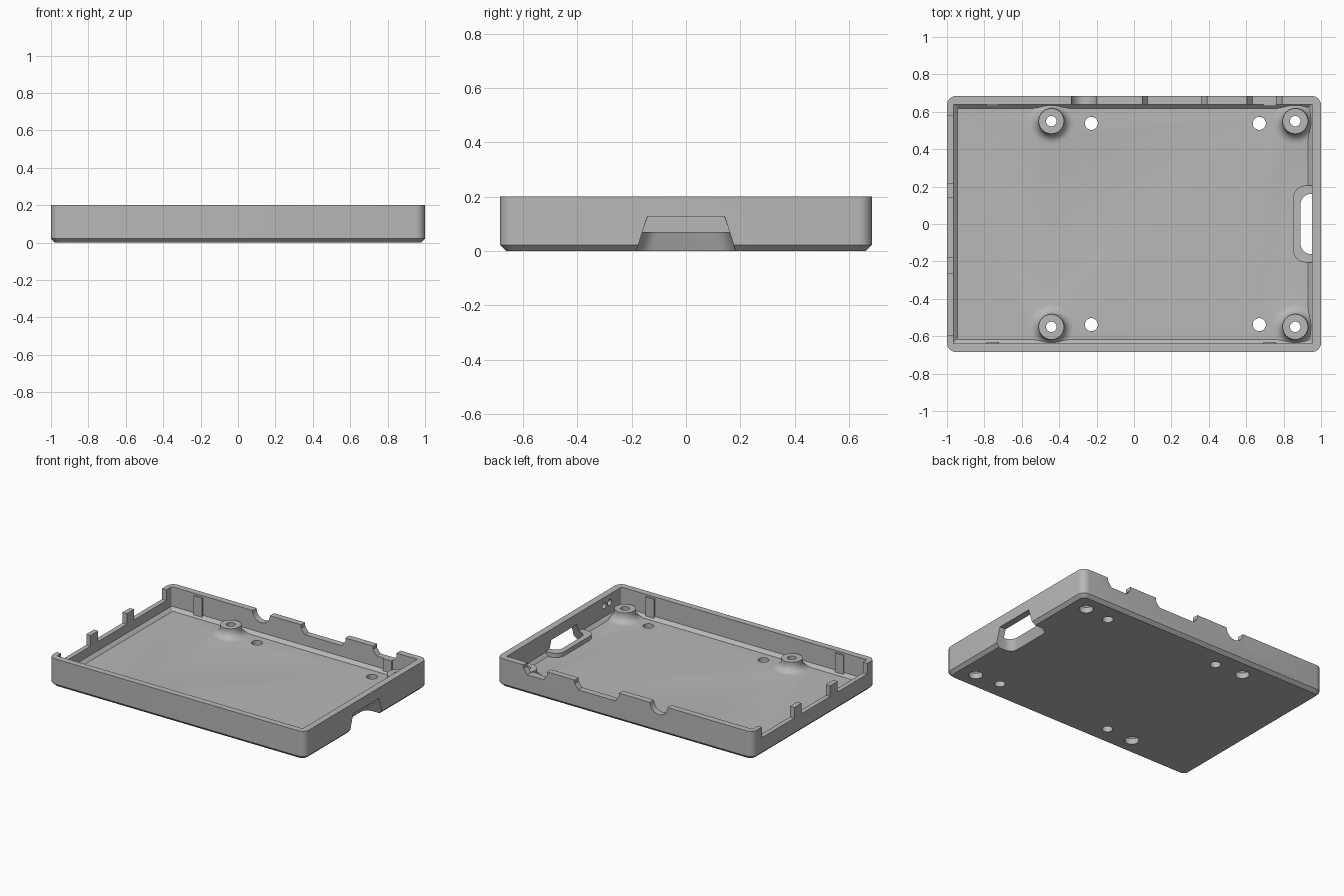
import bpy, bmesh, math
from mathutils import Matrix

old = bpy.data.objects.get("Cube")
if old:
    bpy.data.objects.remove(old, do_unlink=True)

grey = bpy.data.materials.new("plain grey")
grey.use_nodes = True
grey.diffuse_color = (0.48, 0.48, 0.48, 1)
grey.node_tree.nodes["Principled BSDF"].inputs["Base Color"].default_value = (0.48, 0.48, 0.48, 1)


def finish(bm, name):
    bmesh.ops.recalc_face_normals(bm, faces=bm.faces)
    mesh = bpy.data.meshes.new(name)
    bm.to_mesh(mesh)
    bm.free()
    mesh.materials.append(grey)
    obj = bpy.data.objects.new(name, mesh)
    bpy.context.collection.objects.link(obj)
    return obj


def rounded_rect(x0, x1, y, r_left, r_right, z, steps=6):
    """Ring symmetric about y = 0, with its own radius at each x end."""
    pts = []
    for cx, cy, r, start in ((x1 - r_right, y - r_right, r_right, 0),
                             (x0 + r_left, y - r_left, r_left, 90),
                             (x0 + r_left, r_left - y, r_left, 180),
                             (x1 - r_right, r_right - y, r_right, 270)):
        for i in range(steps + 1):
            a = math.radians(start + 90 * i / steps)
            pts.append((cx + r * math.cos(a), cy + r * math.sin(a), z))
    return pts


def loft(name, rings):
    bm = bmesh.new()
    loops = [[bm.verts.new(p) for p in ring] for ring in rings]
    n = len(loops[0])
    for a, b in zip(loops, loops[1:]):
        for i in range(n):
            j = (i + 1) % n
            bm.faces.new((a[i], a[j], b[j], b[i]))
    bm.faces.new(loops[0])
    bm.faces.new(loops[-1])
    return finish(bm, name)


def turned(name, profile, x, y, sides=40):
    """Solid of revolution from (radius, height) pairs."""
    return loft(name, [[(x + r * math.cos(math.tau * i / sides),
                         y + r * math.sin(math.tau * i / sides), z)
                        for i in range(sides)] for r, z in profile])


def box(name, x0, x1, y0, y1, z0, z1):
    return loft(name, [[(x0, y0, z), (x1, y0, z), (x1, y1, z), (x0, y1, z)] for z in (z0, z1)])


def prism_y(name, outline, y0, y1):
    return loft(name, [[(x, y, z) for x, z in outline] for y in (y0, y1)])


def combine(tool, operation):
    mod = tray.modifiers.new(tool.name, "BOOLEAN")
    mod.operation = operation
    mod.solver = "EXACT"
    mod.object = tool
    bpy.context.view_layer.objects.active = tray
    bpy.ops.object.modifier_apply(modifier=mod.name)
    bpy.data.objects.remove(tool, do_unlink=True)


TOP, FLOOR, EDGE = 0.2, 0.04, 0.022
HALF_Y, IN_Y, IN_L, IN_R = 0.685, 0.64, -0.966, 0.953

# Tray shell: chamfered outside, chamfered floor edge inside
tray = loft("case_tray", [
    rounded_rect(EDGE - 1, 1 - EDGE, HALF_Y - EDGE, 0.035, 0.035, 0),
    rounded_rect(-1, 1, HALF_Y, 0.05, 0.05, EDGE),
    rounded_rect(-1, 1, HALF_Y, 0.05, 0.05, TOP),
    rounded_rect(IN_L, IN_R, IN_Y, 0.008, 0.008, TOP),
    rounded_rect(IN_L, IN_R, IN_Y, 0.008, 0.008, FLOOR + EDGE),
    rounded_rect(IN_L + EDGE, IN_R - EDGE, IN_Y - EDGE, 0.005, 0.005, FLOOR),
])

# Screw posts with a flared foot
flare = [(0.122 - 0.054 * math.sin(math.radians(a)), 0.094 - 0.054 * math.cos(math.radians(a)))
         for a in range(0, 91, 15)]
posts = [(x, y) for x in (-0.442, 0.862) for y in (-0.55, 0.55)]
for x, y in posts:
    combine(turned("post", [(0.122, 0.025)] + flare + [(0.068, 0.108)], x, y), "UNION")

# Raised rim around the card slot
combine(loft("card_rim", [rounded_rect(0.852, 0.975, 0.206, 0.065, 0.004, z)
                          for z in (0.025, 0.07)]), "UNION")

# Locating ribs on the long walls
for x in (-0.755, 0.725):
    for side in (-1, 1):
        ys = sorted((side * (IN_Y - 0.01), side * (IN_Y + 0.015)))
        combine(box("rib", x - 0.033, x + 0.033, *ys, 0.045, 0.187), "UNION")

# Screw holes, wider from below, and plain floor holes
for x, y in posts:
    combine(turned("screw_hole", [(0.046, -0.02), (0.046, 0.04), (0.028, 0.058), (0.028, 0.3)],
                   x, y), "DIFFERENCE")
for x in (-0.228, 0.67):
    for y in (-0.538, 0.538):
        combine(turned("floor_hole", [(0.035, -0.02), (0.035, 0.3)], x, y), "DIFFERENCE")

# Tapered card slot through the floor and end wall
slot = []
for z in (-0.02, 0.125):
    t = 0.32 * z
    slot.append(rounded_rect(0.868 + t, 1.1, 0.183 - t, 0.055, 0.004, z))
combine(loft("card_slot", slot), "DIFFERENCE")

# Three large port openings in the end wall
for y0, y1 in ((-0.595, -0.265), (-0.18, 0.14), (0.22, 0.58)):
    combine(box("end_port", -1.1, -0.9, y0, y1, 0.125, 0.3), "DIFFERENCE")

# Two tapered ports and a round one in the back wall
for x0, x1 in ((0.045, 0.39), (0.605, 0.79)):
    s = 0.028
    combine(prism_y("back_port", [(x0, 0.3), (x0, 0.175), (x0 + s, 0.138), (x1 - s, 0.138),
                                  (x1, 0.175), (x1, 0.3)], 0.6, 0.75), "DIFFERENCE")
ring = [(0.068 * math.cos(math.tau * i / 40) - 0.267, TOP + 0.068 * math.sin(math.tau * i / 40))
        for i in range(40)]
combine(prism_y("round_port", ring, 0.6, 0.75), "DIFFERENCE")

# Two small blind light recesses inside the slot wall
for y in (-0.45, -0.51):
    pit = turned("light_pit", [(0.02, -0.05), (0.02, 0.035)], 0, 0, 20)
    pit.data.transform(Matrix.Translation((IN_R - 0.005, y, 0.14)) @ Matrix.Rotation(math.pi / 2, 4, "Y"))
    combine(pit, "DIFFERENCE")

# Smooth the curved faces, keep the edges sharp
bpy.ops.object.select_all(action="DESELECT")
tray.select_set(True)
bpy.context.view_layer.objects.active = tray
bpy.ops.object.shade_smooth_by_angle(angle=math.radians(30))
